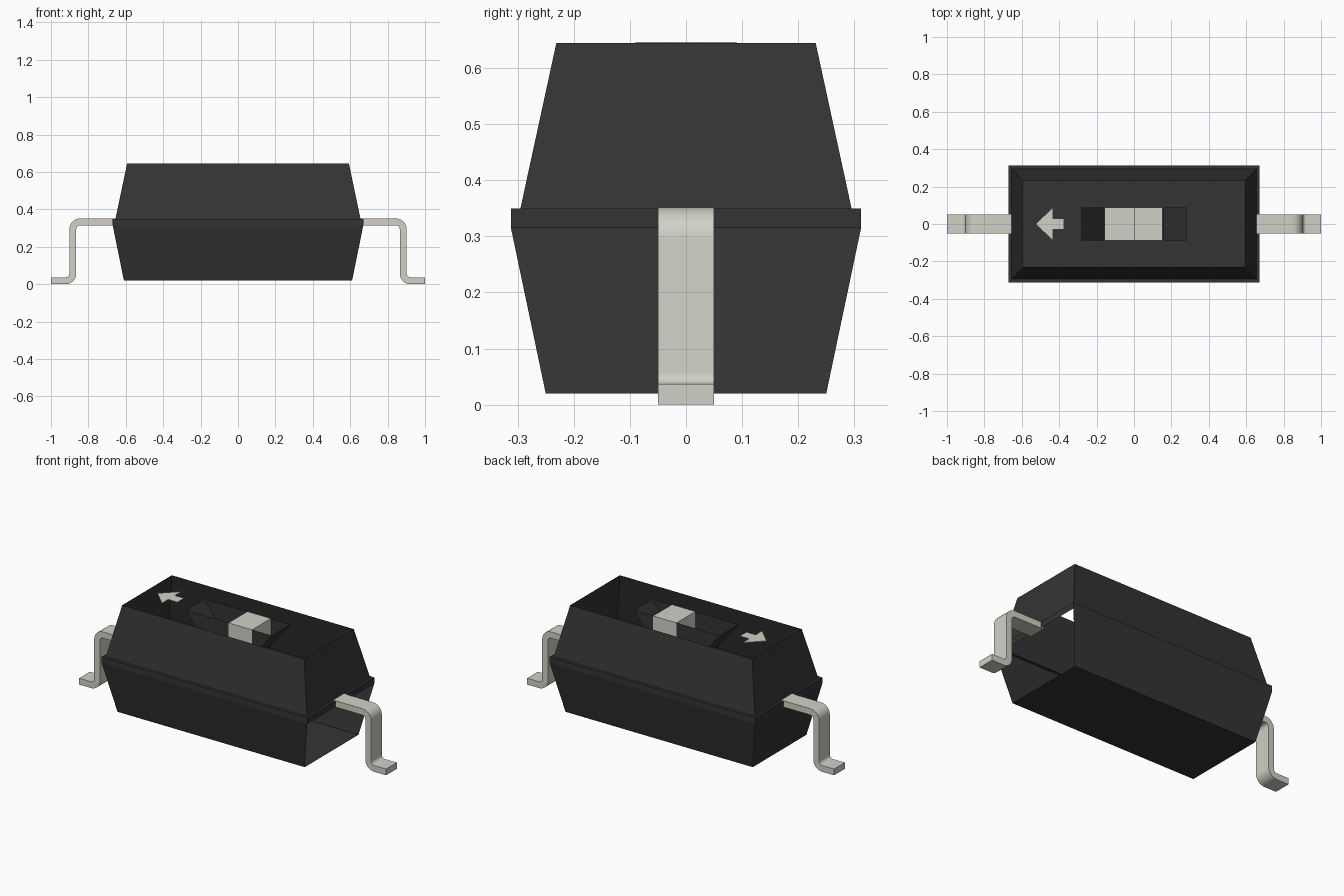
import bpy, bmesh, math

if "Cube" in bpy.data.objects:
    bpy.data.objects.remove(bpy.data.objects["Cube"], do_unlink=True)


def material(name, rgb):
    m = bpy.data.materials.new(name)
    m.use_nodes = True
    m.diffuse_color = (*rgb, 1)
    m.node_tree.nodes["Principled BSDF"].inputs["Base Color"].default_value = (*rgb, 1)
    return m


BLACK = material("black_plastic", (0.034, 0.034, 0.034))
METAL = material("warm_grey_metal", (0.64, 0.635, 0.57))


def finish(name, bm, mat):
    mesh = bpy.data.meshes.new(name)
    bm.to_mesh(mesh)
    bm.free()
    mesh.materials.append(mat)
    ob = bpy.data.objects.new(name, mesh)
    bpy.context.collection.objects.link(ob)
    return ob


def prism(name, outline, axis, lo, hi, mat):
    """Extrude a 2D outline along y (outline is x, z) or z (outline is x, y)."""
    bm = bmesh.new()

    def place(p, t):
        return (p[0], t, p[1]) if axis == "y" else (p[0], p[1], t)

    a = [bm.verts.new(place(p, lo)) for p in outline]
    b = [bm.verts.new(place(p, hi)) for p in outline]
    bm.faces.new(a)
    bm.faces.new(b[::-1])
    for i in range(len(a)):
        j = (i + 1) % len(a)
        bm.faces.new((a[i], b[i], b[j], a[j]))
    bmesh.ops.recalc_face_normals(bm, faces=bm.faces)
    return finish(name, bm, mat)


# Housing: thin tapered shell, open at the top and at the lower +x end
rings = [(0.61, 0.25, 0.02), (0.67, 0.312, 0.315), (0.67, 0.312, 0.35),
         (0.655, 0.295, 0.35), (0.593, 0.231, 0.645)]
bm = bmesh.new()
loops = [[bm.verts.new((sx * hx, sy * hy, z))
          for sx, sy in ((-1, -1), (1, -1), (1, 1), (-1, 1))] for hx, hy, z in rings]
bm.faces.new(loops[0][::-1])
for level, (low, high) in enumerate(zip(loops, loops[1:])):
    for i in range(4):
        if (level, i) == (0, 1):
            continue
        j = (i + 1) % 4
        bm.faces.new((low[i], low[j], high[j], high[i]))
finish("housing", bm, BLACK)

# Slot: a trough with sloping ends
W, TOP, FLOOR = 0.087, 0.645, 0.485
section = [(-0.28, TOP), (-0.158, FLOOR), (0.158, FLOOR), (0.28, TOP)]
bm = bmesh.new()
front = [bm.verts.new((x, -W, z)) for x, z in section]
back = [bm.verts.new((x, W, z)) for x, z in section]
for i in range(3):
    bm.faces.new((front[i], front[i + 1], back[i + 1], back[i]))
bm.faces.new(front[::-1])
bm.faces.new(back)
finish("slot", bm, BLACK)

# Slider: raised button on one half, low plate on the other
prism("slider", [(-0.157, FLOOR + 0.002), (0.153, FLOOR + 0.002), (0.153, TOP),
                 (0, TOP), (0, FLOOR + 0.015), (-0.157, FLOOR + 0.015)],
      "y", -W - 0.001, W + 0.001, METAL)

# Direction arrow plate
prism("arrow", [(-0.525, 0), (-0.433, -0.09), (-0.433, -0.03), (-0.373, -0.03),
                (-0.373, 0.03), (-0.433, 0.03), (-0.433, 0.09)],
      "z", TOP - 0.003, TOP + 0.001, METAL)


# Leads: bent strips with rounded corners
def arc(cx, cz, r, a0, a1, n=8):
    return [(cx + r * math.cos(math.radians(a0 + (a1 - a0) * k / n)),
             cz + r * math.sin(math.radians(a0 + (a1 - a0) * k / n))) for k in range(n + 1)]


T, R = 0.037, 0.02          # strip thickness, inner bend radius
upper = (0.902 - T - R, 0.351 - T - R)
lower = (0.902 + R, T + R)
outline = ([(0.652, 0.351)] + arc(*upper, R + T, 90, 0) + arc(*lower, R, 180, 270)
           + [(1.0, T), (1.0, 0)] + arc(*lower, R + T, 270, 180)
           + arc(*upper, R, 0, 90) + [(0.652, 0.351 - T)])
for name, side in (("left_lead", 1), ("right_lead", -1)):
    lead = prism(name, [(side * x, z) for x, z in outline], "y", -0.05, 0.05, METAL)
    bpy.ops.object.select_all(action="DESELECT")
    lead.select_set(True)
    bpy.context.view_layer.objects.active = lead
    bpy.ops.object.shade_smooth_by_angle(angle=math.radians(30))
